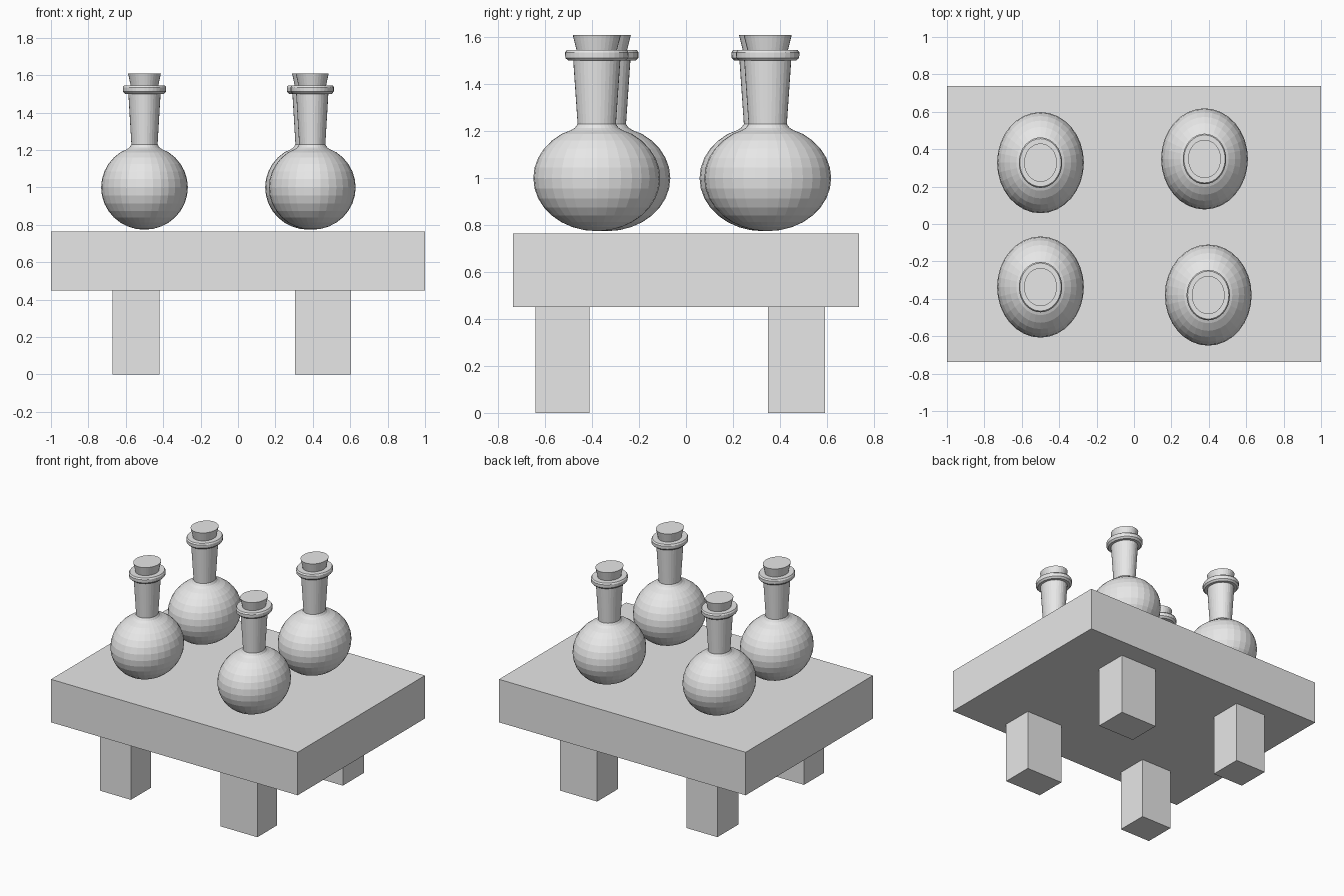
import bpy, bmesh, math

cube = bpy.data.objects.get("Cube")
if cube:
    bpy.data.objects.remove(cube, do_unlink=True)

grey = bpy.data.materials.new("light_grey")
grey.use_nodes = True
colour = (0.8, 0.8, 0.8, 1)
grey.diffuse_color = colour
grey.node_tree.nodes["Principled BSDF"].inputs["Base Color"].default_value = colour


def finish(name, bm):
    """Turn a bmesh into a flat shaded, coloured object."""
    bmesh.ops.recalc_face_normals(bm, faces=bm.faces)
    mesh = bpy.data.meshes.new(name)
    bm.to_mesh(mesh)
    bm.free()
    mesh.materials.append(grey)
    obj = bpy.data.objects.new(name, mesh)
    bpy.context.collection.objects.link(obj)
    return obj


def box(name, xs, ys, zs):
    bm = bmesh.new()
    bmesh.ops.create_cube(bm, size=1)
    for v in bm.verts:
        v.co = [(lo + hi) / 2 + c * (hi - lo)
                for c, (lo, hi) in zip(v.co, (xs, ys, zs))]
    return finish(name, bm)


def lathe(name, profile, centre, steps=32, stretch=1.165):
    """Spin a (radius, height) profile, stretched into an oval along y."""
    bm = bmesh.new()
    verts = [bm.verts.new((r, 0, z)) for r, z in profile]
    edges = [bm.edges.new(pair) for pair in zip(verts, verts[1:])]
    bmesh.ops.spin(bm, geom=verts + edges, axis=(0, 0, 1), cent=(0, 0, 0),
                   angle=math.tau, steps=steps)
    bmesh.ops.remove_doubles(bm, verts=bm.verts, dist=0.0005)
    for v in bm.verts:
        v.co.y *= stretch
    obj = finish(name, bm)
    obj.location = (centre[0], centre[1], 0)
    return obj


# Table top and its four legs
box("table_top", (-1, 1), (-0.737, 0.737), (0.45, 0.765))
for side, xs in (("right", (-0.67, -0.42)), ("left", (0.305, 0.605))):
    for end, ys in (("front", (-0.64, -0.41)), ("back", (0.35, 0.593))):
        box(f"{end}_{side}_leg", xs, ys, (0, 0.45))

# Flask outline: round belly, concave shoulder, flaring neck, lip
belly = []
for i in range(14):
    a = math.pi * i / 16
    belly.append((0.232 * math.sin(a), 1 - 0.226 * math.cos(a)))
neck = [(0.096, 1.203), (0.08, 1.214), (0.07, 1.23), (0.086, 1.5)]
lip = [(0.104, 1.5), (0.115, 1.512), (0.116, 1.535), (0.11, 1.545),
       (0.075, 1.545), (0.073, 1.52)]
cork = [(0, 1.5), (0.071, 1.5), (0.074, 1.545), (0.088, 1.61), (0, 1.61)]

spots = {
    "front_right": (-0.5, -0.337),
    "back_right": (-0.5, 0.328),
    "front_left": (0.397, -0.38),
    "back_left": (0.377, 0.348),
}
for place, centre in spots.items():
    lathe(f"{place}_flask", belly + neck + lip, centre)
    lathe(f"{place}_cork", cork, centre)
